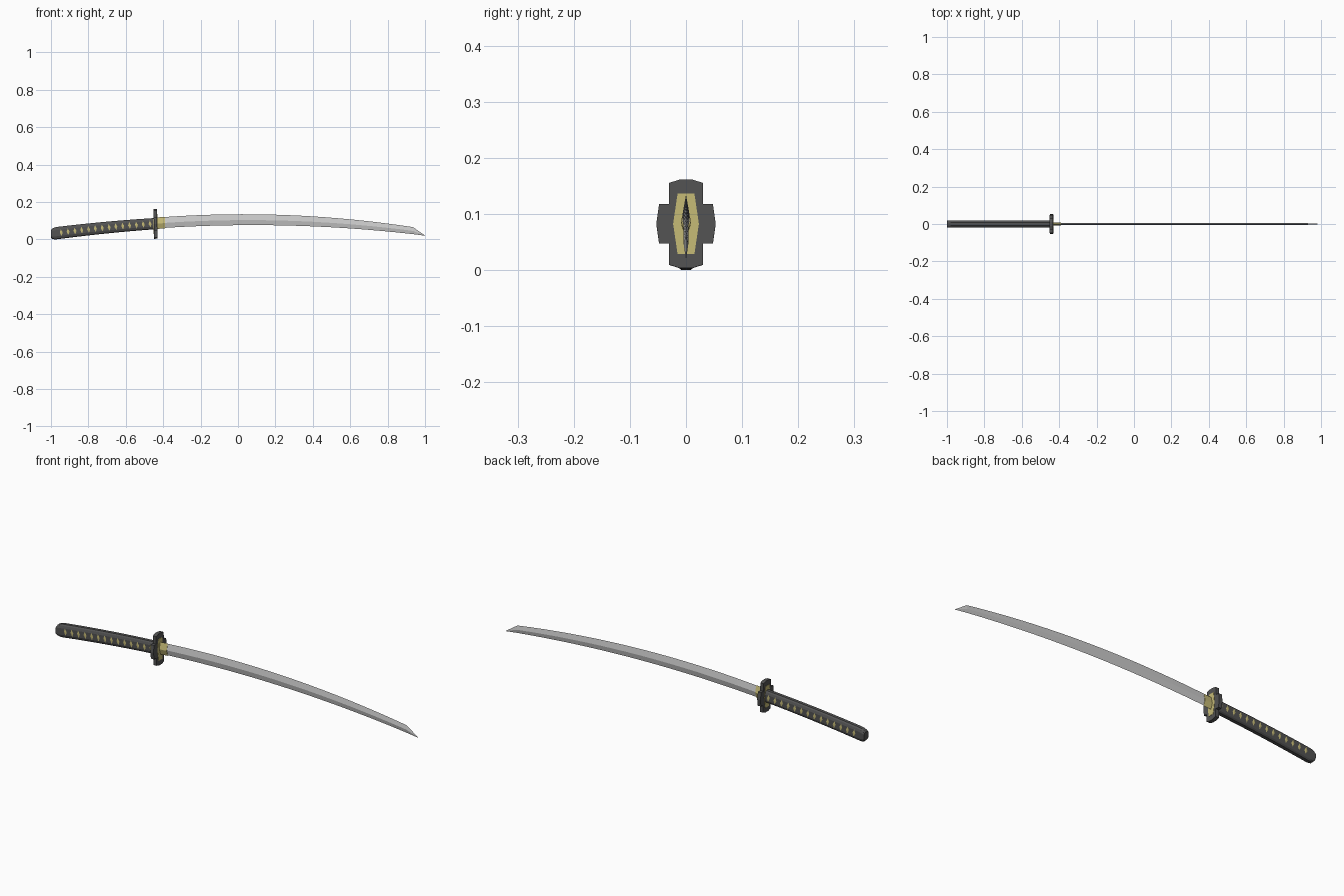
import bpy, bmesh, math
from mathutils import Matrix, Vector

if "Cube" in bpy.data.objects:
    bpy.data.objects.remove(bpy.data.objects["Cube"])


def material(name, rgb):
    m = bpy.data.materials.new(name)
    m.diffuse_color = (*rgb, 1)
    m.use_nodes = True
    m.node_tree.nodes["Principled BSDF"].inputs["Base Color"].default_value = m.diffuse_color
    return m


DARK = material("dark_wrap", (0.085, 0.085, 0.085))
GOLD = material("brass", (0.56, 0.49, 0.18))


def add_object(name, bm, mat=None):
    bmesh.ops.recalc_face_normals(bm, faces=bm.faces)
    me = bpy.data.meshes.new(name)
    bm.to_mesh(me)
    bm.free()
    ob = bpy.data.objects.new(name, me)
    bpy.context.collection.objects.link(ob)
    if mat:
        me.materials.append(mat)
    return ob


def loft(name, rings, mat=None):
    """Skin a list of equal-length closed rings and cap both ends."""
    bm = bmesh.new()
    loops = [[bm.verts.new(p) for p in r] for r in rings]
    n = len(loops[0])
    for a, b in zip(loops, loops[1:]):
        for i in range(n):
            j = (i + 1) % n
            bm.faces.new((a[i], a[j], b[j], b[i]))
    bm.faces.new(loops[0])
    bm.faces.new(loops[-1])
    bmesh.ops.remove_doubles(bm, verts=bm.verts, dist=1e-5)
    return add_object(name, bm, mat)


def spine(x):
    return 0.138 - 0.084 * (x - 0.03) ** 2


def edge(x):
    return 0.080 - 0.066 * (x - 0.08) ** 2


def blade_ring(x, top, bottom, half):
    mid = bottom + 0.46 * (top - bottom)
    return [(x, 0, top), (x, half, mid), (x, 0, bottom), (x, -half, mid)]


# Blade: curved diamond section ending in a slanted point
steps = 18
rings = []
for i in range(steps + 1):
    x = -0.44 + 1.375 * i / steps
    rings.append(blade_ring(x, spine(x), edge(x), 0.0065 - 0.0025 * i / steps))
rings.append(blade_ring(0.999, 0.0255, 0.0235, 0.0003))
loft("blade", rings)

# Brass collar hugging the blade root
loft("blade_collar", [blade_ring(x, spine(x) + 0.001, edge(x) - 0.003, 0.009)
                      for x in (-0.435, -0.39)], GOLD)


# Guard and washers: symmetric outlines, very slightly tilted
def plate(name, quarter, x0, x1, mat):
    right = quarter + [(y, -z) for y, z in reversed(quarter) if z > 0]
    outline = right + [(-y, z) for y, z in reversed(right)]
    outline = [p for i, p in enumerate(outline) if p not in outline[:i]]
    tilt = Matrix.Translation((-0.441, 0, 0.086)) @ Matrix.Rotation(math.radians(-1), 4, 'Y')
    return loft(name, [[tilt @ Vector((x, y, z)) for y, z in outline] for x in (x0, x1)], mat)


plate("guard", [(0.011, 0.079), (0.030, 0.073), (0.030, 0.035), (0.048, 0.035), (0.053, 0)],
      -0.009, 0.009, DARK)
plate("front_washer", [(0.015, 0.054), (0.023, 0)], 0.007, 0.0105, GOLD)
plate("rear_washer", [(0.015, 0.054), (0.023, 0)], -0.0105, -0.007, GOLD)


# Handle: gently arched rounded grip with a rounded butt
def grip_mid(x):
    t = (x + 0.44) / 0.56
    return 0.088 + 0.055 * t - 0.018 * t * (1 + t)


def grip_ring(x, h):
    half = [(0.008, 1), (0.015, 0.83), (0.019, 0.5)]
    right = half + [(y, -k) for y, k in reversed(half)]
    z = grip_mid(x)
    return [(x, y, z + k * h) for y, k in right + [(-y, k) for y, k in reversed(right)]]


rings = [grip_ring(-1.0, 0.020), grip_ring(-0.994, 0.027), grip_ring(-0.982, 0.0315)]
rings += [grip_ring(-0.97 + 0.53 * i / 10, 0.033 - 0.003 * i / 10) for i in range(11)]
low = min(p[2] for r in rings for p in r)
loft("handle", rings, DARK)

# Brass diamonds showing between the wraps, on both sides
bm = bmesh.new()
count = 14
for side in (-1, 1):
    for i in range(count):
        x = -0.945 + 0.475 * i / (count - 1)
        z = grip_mid(x)
        base = [bm.verts.new((x + dx, side * 0.0191, z + dz))
                for dx, dz in ((-0.002, 0.018), (0.008, 0), (0.002, -0.018), (-0.008, 0))]
        tip = bm.verts.new((x, side * 0.0200, z))
        for a, b in zip(base, base[1:] + base[:1]):
            bm.faces.new((a, b, tip))
        bm.faces.new(base)
add_object("grip_diamonds", bm, GOLD)

# Rest the model on z = 0
for ob in bpy.context.collection.objects:
    ob.location.z -= low
